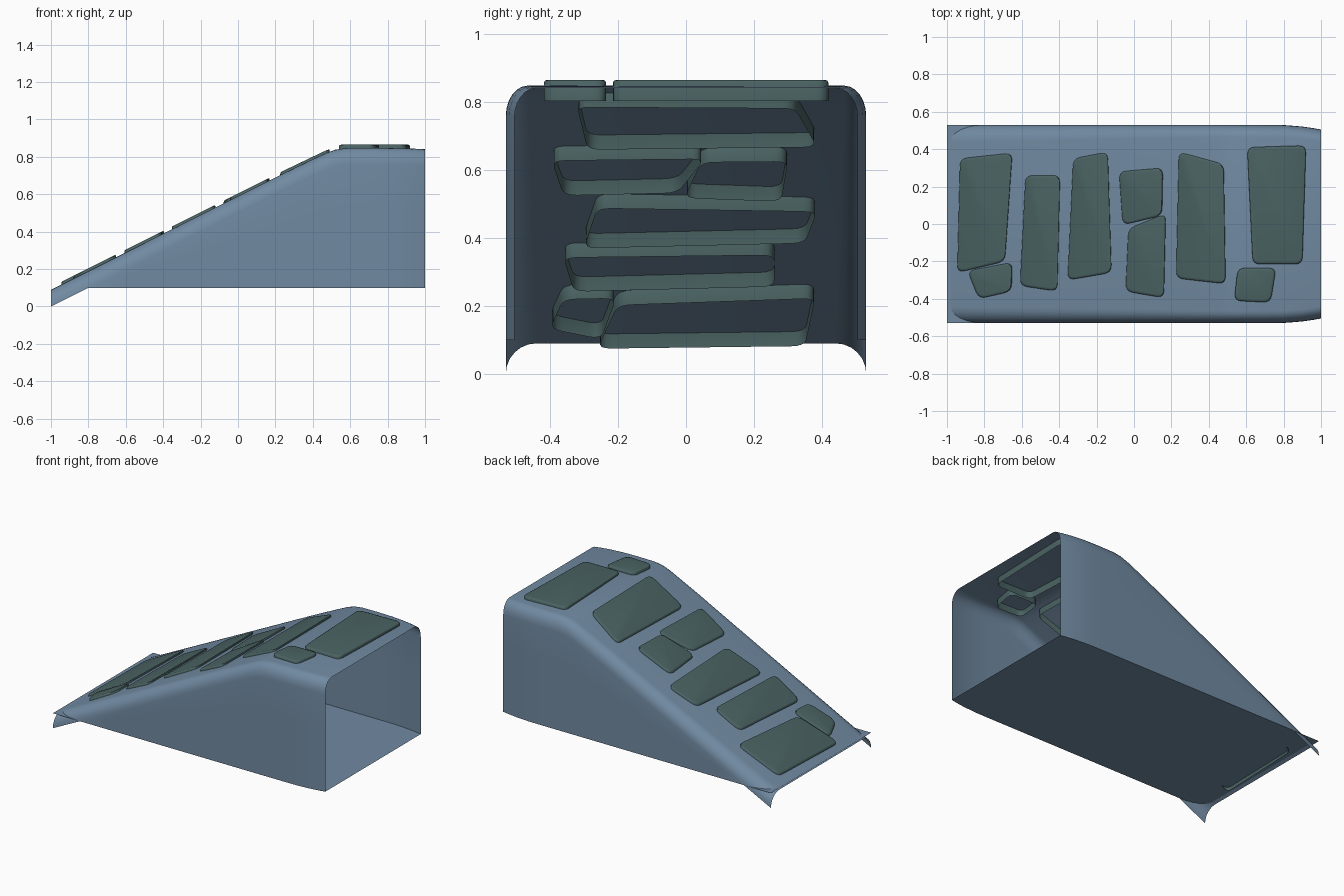
import bpy, bmesh, math
from mathutils import Vector

if "Cube" in bpy.data.objects:
    bpy.data.objects.remove(bpy.data.objects["Cube"])

BASE, ROLL, HALF = 0.10, 0.09, 0.53


def material(name, rgb):
    m = bpy.data.materials.new(name)
    m.diffuse_color = (*rgb, 1)
    m.use_nodes = True
    m.node_tree.nodes["Principled BSDF"].inputs["Base Color"].default_value = m.diffuse_color
    return m


blue = material("blue grey stone", (0.165, 0.255, 0.36))
green = material("dark green slab", (0.07, 0.125, 0.125))

# side profile of the walking surface
PROFILE = [(-1, 0.09), (-0.8, 0.19), (-0.6, 0.29), (-0.3, 0.44), (0, 0.59), (0.25, 0.715),
           (0.41, 0.792), (0.47, 0.82), (0.52, 0.838), (0.58, 0.847), (0.7, 0.848),
           (0.8, 0.847), (0.9, 0.845), (0.96, 0.843), (1, 0.841)]


def surface(x):
    for (x0, z0), (x1, z1) in zip(PROFILE, PROFILE[1:]):
        if x <= x1:
            return z0 + (z1 - z0) * (x - x0) / (x1 - x0)
    return PROFILE[-1][1]


def half_width(x):
    return HALF - 0.025 * max(0, (x - 0.75) / 0.25) ** 2


def finish(name, bm, mat, angle):
    bmesh.ops.remove_doubles(bm, verts=bm.verts, dist=1e-5)
    mesh = bpy.data.meshes.new(name)
    bm.to_mesh(mesh)
    bm.free()
    mesh.materials.append(mat)
    ob = bpy.data.objects.new(name, mesh)
    bpy.context.collection.objects.link(ob)
    bpy.ops.object.select_all(action='DESELECT')
    bpy.context.view_layer.objects.active = ob
    ob.select_set(True)
    bpy.ops.object.shade_smooth_by_angle(angle=math.radians(angle))
    return ob


# ramp shell: thin walls and rolled top edges, open at the tall end
def section(x):
    z, w = surface(x), half_width(x)
    inner = w - 0.09 + 0.025 * min(1, (x + 1) / 1.5)
    low = min(BASE, z - ROLL)
    side = [(w, low + (z - ROLL - low) * i / 3) for i in range(4)]
    for i in range(1, 7):
        a = i / 6 * math.pi / 2
        side.append((inner + (w - inner) * math.cos(a), z - ROLL + ROLL * math.sin(a)))
    return [Vector((x, -y, h)) for y, h in side] + [Vector((x, y, h)) for y, h in reversed(side)]


bm = bmesh.new()
rows = [[bm.verts.new(p) for p in section(x)] for x, _ in PROFILE]
for a, b in zip(rows, rows[1:]):
    for i in range(len(a) - 1):
        bm.faces.new((a[i], b[i], b[i + 1], a[i + 1]))
bmesh.ops.dissolve_degenerate(bm, dist=1e-5, edges=bm.edges)
finish("ramp_shell", bm, blue, 40)

# floor sheet under the ramp
bm = bmesh.new()
edge = [(x, half_width(x)) for x, _ in PROFILE]
bm.faces.new([bm.verts.new((x, y, BASE)) for x, y in edge]
             + [bm.verts.new((x, -y, BASE)) for x, y in reversed(edge)])
finish("ramp_floor", bm, blue, 30)


# stone slabs: rounded quads following the surface, open underneath
def rounded(corners, r, steps=4):
    pts = []
    for i, c in enumerate(corners):
        p, c, n = Vector(corners[i - 1]), Vector(c), Vector(corners[(i + 1) % 4])
        a, b = c + (p - c).normalized() * r, c + (n - c).normalized() * r
        for k in range(steps + 1):
            t = k / steps
            pts.append(a * (1 - t) ** 2 + c * 2 * t * (1 - t) + b * t * t)
    return pts


def slab(name, corners, height):
    mid = sum((Vector(c) for c in corners), Vector((0, 0))) / 4
    outline = rounded(corners, 0.04)
    bm = bmesh.new()
    rings = []
    for inset, dz in ((0, -0.043), (0, height - 0.008), (0.004, height - 0.002), (0.014, height)):
        ring = []
        for p in outline:
            q = p + (mid - p).normalized() * inset
            z = surface(q.x) if q.x < 0.5 else 0.845
            ring.append(bm.verts.new((q.x, q.y, z + dz)))
        rings.append(ring)
    n = len(outline)
    for a, b in zip(rings, rings[1:]):
        for i in range(n):
            j = (i + 1) % n
            bm.faces.new((a[j], a[i], b[i], b[j]))
    bm.faces.new(list(reversed(rings[-1])))
    finish(name, bm, green, 50)


SLABS = [
    [(-.93, .35), (-.65, .38), (-.69, -.20), (-.945, -.26)],
    [(-.89, -.25), (-.65, -.205), (-.655, -.36), (-.83, -.40)],
    [(-.58, .26), (-.395, .26), (-.41, -.36), (-.61, -.33)],
    [(-.325, .35), (-.14, .385), (-.12, -.26), (-.355, -.30)],
    [(-.08, .28), (.155, .30), (.15, .045), (-.06, -.005)],
    [(-.03, -.025), (.17, .055), (.16, -.395), (-.045, -.36)],
    [(.24, .385), (.48, .32), (.49, -.32), (.225, -.29)],
    [(.605, .41), (.92, .42), (.90, -.215), (.635, -.215)],
    [(.555, -.235), (.76, -.235), (.73, -.42), (.535, -.41)],
]
for i, c in enumerate(SLABS):
    slab(f"stone_slab_{i + 1}", c, 0.02 if c[0][0] > 0.5 else 0.014)
